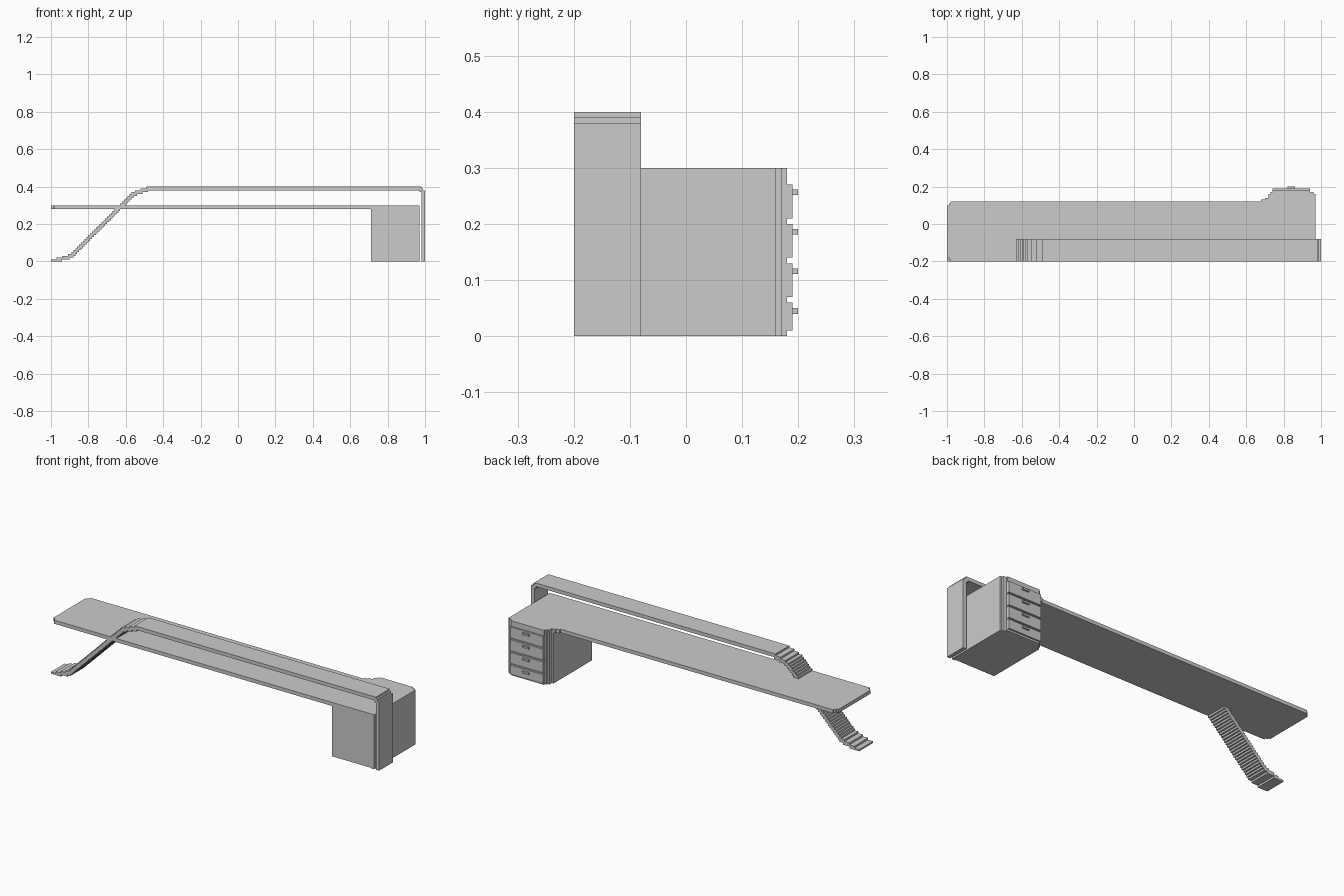
import bpy, bmesh

if "Cube" in bpy.data.objects:
    bpy.data.objects.remove(bpy.data.objects["Cube"])


def extrude(name, pts, axis, lo, hi):
    """Extrude a closed 2D outline: axis 'z' uses (x, y), axis 'y' uses (x, z)."""
    bm = bmesh.new()
    place = (lambda p: (p[0], p[1], lo)) if axis == 'z' else (lambda p: (p[0], lo, p[1]))
    face = bm.faces.new([bm.verts.new(place(p)) for p in pts])
    res = bmesh.ops.extrude_face_region(bm, geom=[face])
    verts = [g for g in res['geom'] if isinstance(g, bmesh.types.BMVert)]
    d = hi - lo
    bmesh.ops.translate(bm, verts=verts, vec=(0, 0, d) if axis == 'z' else (0, d, 0))
    bmesh.ops.recalc_face_normals(bm, faces=bm.faces)
    mesh = bpy.data.meshes.new(name)
    bm.to_mesh(mesh)
    bm.free()
    obj = bpy.data.objects.new(name, mesh)
    bpy.context.collection.objects.link(obj)
    return obj


def box(name, x0, x1, y0, y1, z0, z1):
    return extrude(name, [(x0, y0), (x1, y0), (x1, y1), (x0, y1)], 'z', z0, z1)


def treads(steps, x_end):
    """Turn (x start, height) pairs into a stair outline ending at x_end."""
    out = []
    for i, (x, z) in enumerate(steps):
        nxt = steps[i + 1][0] if i + 1 < len(steps) else x_end
        out += [(x, z), (nxt, z)]
    return out


# Stepped rounded back corners shared by the desktop and the cabinet
back_right = [(0.97, 0.16), (0.96, 0.16), (0.96, 0.17), (0.94, 0.17), (0.94, 0.18)]
back_left = [(0.74, 0.18), (0.74, 0.17), (0.73, 0.17), (0.73, 0.16), (0.72, 0.16), (0.72, 0.14)]

# Desktop with stepped left corners and a bump over the drawers
extrude("desktop", [
    (-0.98, -0.2), (0.97, -0.2)] + back_right + back_left + [
    (0.70, 0.14), (0.70, 0.13), (0.68, 0.13), (0.68, 0.12),
    (-0.98, 0.12), (-0.98, 0.11), (-0.99, 0.11), (-0.99, 0.10), (-1, 0.10),
    (-1, -0.18), (-0.99, -0.18), (-0.99, -0.19), (-0.98, -0.19)], 'z', 0.28, 0.30)

# Drawer cabinet and its outer side panel
extrude("cabinet", [(0.71, -0.195), (0.95, -0.195), (0.95, 0.17), (0.94, 0.17), (0.94, 0.18)]
        + back_left + [(0.71, 0.14)], 'z', 0, 0.28)
extrude("side_panel", [(0.95, -0.2), (0.97, -0.2), (0.97, 0.16), (0.96, 0.16),
                       (0.96, 0.17), (0.95, 0.17)], 'z', 0, 0.28)

# Drawers and pulls on the back
for i, (z0, z1) in enumerate([(0.01, 0.06), (0.07, 0.13), (0.14, 0.20), (0.21, 0.27)]):
    box(f"drawer_front_{i + 1}", 0.74, 0.94, 0.18, 0.19, z0, z1)
    hz = 0.04 + 0.0705 * i
    box(f"drawer_pull_{i + 1}", 0.82, 0.86, 0.19, 0.20, hz, hz + 0.01)

# Ribbon leg: stepped ramp, raised shelf and right upright
ramp_top = [(-1, 0.01), (-0.97, 0.02), (-0.94, 0.03), (-0.91, 0.04)]
ramp_top += [(-0.89 + 0.01 * i, 0.05 + 0.01 * i) for i in range(33)]
ramp_top += [(-0.55, 0.38), (-0.52, 0.39), (-0.49, 0.40)]
ramp_bottom = [(-1, 0.0), (-0.94, 0.01), (-0.90, 0.02)]
ramp_bottom += [(-0.88 + 0.01 * i, 0.03 + 0.01 * i) for i in range(33)]
ramp_bottom += [(-0.54, 0.36), (-0.51, 0.37), (-0.48, 0.38)]
outline = treads(ramp_top, 0.98)
outline += [(0.98, 0.39), (0.99, 0.39), (0.99, 0.38), (1, 0.38), (1, 0), (0.98, 0),
            (0.98, 0.37), (0.97, 0.37)]
outline += list(reversed(treads(ramp_bottom, 0.97)))
extrude("ribbon_leg", outline, 'y', -0.2, -0.08)
